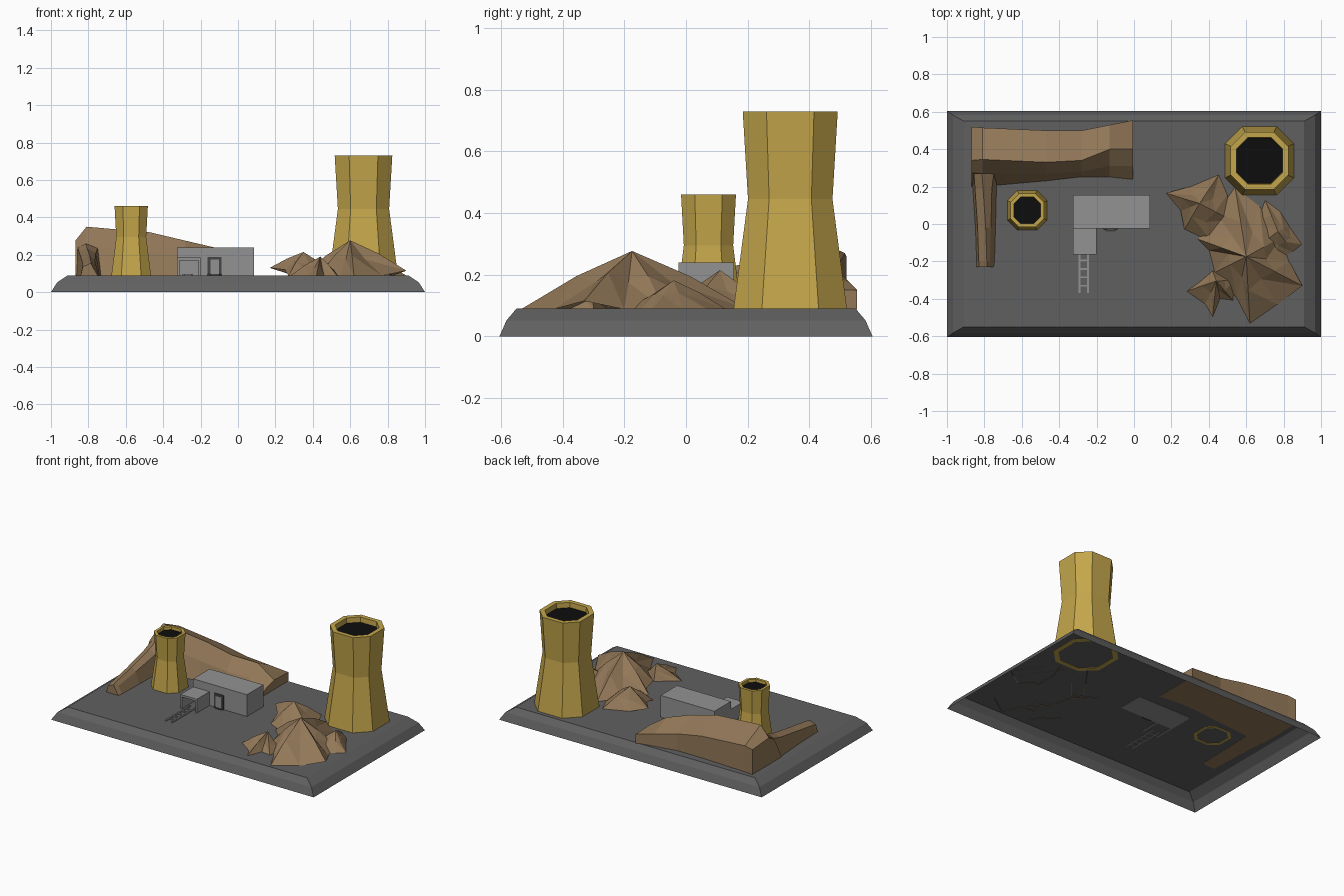
import bpy, bmesh

if "Cube" in bpy.data.objects:
    bpy.data.objects.remove(bpy.data.objects["Cube"])

def material(name, r, g, b):
    m = bpy.data.materials.new(name)
    m.diffuse_color = (r, g, b, 1)
    m.use_nodes = True
    m.node_tree.nodes["Principled BSDF"].inputs["Base Color"].default_value = m.diffuse_color
    return m

SLATE = material("dark_grey_ground", .118, .118, .118)
STEEL = material("light_grey_building", .29, .29, .29)
GOLD = material("mustard_tower", .55, .38, .07)
EARTH = material("brown_rock", .29, .188, .098)
BLACK = material("black_void", .004, .004, .004)
DARK = material("dark_door", .06, .06, .06)
G = .09      # ground height
SUNK = .088  # parts start just under the ground

def finish(name, bm, mat):
    bmesh.ops.recalc_face_normals(bm, faces=bm.faces)
    me = bpy.data.meshes.new(name)
    bm.to_mesh(me)
    bm.free()
    me.materials.append(mat)
    ob = bpy.data.objects.new(name, me)
    bpy.context.collection.objects.link(ob)
    return ob

def loft(name, loops, mat, cap_start=False, cap_end=False, cyclic=False):
    """Skin a series of loops that share one vertex count."""
    bm = bmesh.new()
    rings = [[bm.verts.new(p) for p in loop] for loop in loops]
    pairs = list(zip(rings, rings[1:])) + ([(rings[-1], rings[0])] if cyclic else [])
    for a, b in pairs:
        for i in range(len(a)):
            j = (i + 1) % len(a)
            bm.faces.new((a[i], a[j], b[j], b[i]))
    if cap_start:
        bm.faces.new(rings[0])
    if cap_end:
        bm.faces.new(rings[-1])
    return finish(name, bm, mat)

def box(name, x0, x1, y0, y1, z0, z1, mat):
    loops = [[(x0, y0, z), (x1, y0, z), (x1, y1, z), (x0, y1, z)] for z in (z0, z1)]
    return loft(name, loops, mat, True, True)

# Ground slab: open underneath, with a two-step sloped rim
def rect(x, y, z):
    return [(-x, -y, z), (x, -y, z), (x, y, z), (-x, y, z)]

loft("ground_slab", [rect(1, .605, 0), rect(.967, .582, .052), rect(.91, .55, G)],
     SLATE, cap_end=True)

# Cooling towers: hollow chamfered-square tubes with a waist
def octagon(cx, cy, r, z):
    s = r * .5
    pts = [(r, -s), (r, s), (s, r), (-s, r), (-r, s), (-r, -s), (-s, -r), (s, -r)]
    return [(cx + x, cy + y, z) for x, y in pts]

def tower(name, cx, cy, foot, waist, top, z_waist, z_top, wall, drop):
    outline = [(foot, SUNK), (waist, z_waist), (top, z_top),
               (top - wall, z_top), (waist - wall, z_waist), (foot - wall, SUNK)]
    loft(name, [octagon(cx, cy, r, z) for r, z in outline], GOLD, cyclic=True)
    k = drop / (z_top - z_waist)
    r = top - wall - (top - waist) * k
    loft(name + "_dark_mouth", [octagon(cx, cy, r, z_top - drop - .004),
                                octagon(cx, cy, r, z_top - drop)], BLACK, True, True)

tower("large_tower", .671, .338, .184, .137, .154, .445, .73, .03, .035)
tower("small_tower", -.571, .073, .106, .08, .089, .295, .46, .018, .02)

# Main building and its open-fronted shed
box("main_building", -.325, .085, -.024, .155, SUNK, .24, STEEL)
box("shed_roof", -.325, -.2, -.162, -.02, .17, .185, STEEL)
for side, x in (("left", -.325), ("right", -.212)):
    box("shed_wall_" + side, x, x + .012, -.162, -.02, SUNK, .172, STEEL)

# Doorway: dark frame, grey leaf, rounded threshold
box("door_frame", -.162, -.088, -.03, -.022, G, .188, DARK)
box("door_leaf", -.148, -.102, -.034, -.026, G, .175, STEEL)
step = [(-.162, -.03), (-.148, -.04), (-.102, -.04), (-.088, -.03)]
loft("door_step", [[(x, y, z) for x, y in step] for z in (SUNK, .096)], DARK, True, True)

# Track leading out of the shed
for side, x in (("left", -.297), ("right", -.251)):
    box("track_rail_" + side, x, x + .01, -.37, -.1, SUNK, .098, STEEL)
for i in range(5):
    y = -.335 + i * .045
    box(f"track_tie_{i + 1}", -.29, -.25, y, y + .01, SUNK, .096, STEEL)

# Back ridge: sections of x, back y, back z, crest y, crest z, shelf y, shelf z, front y
ridge = [(-.87, .52, .26, .34, .275, .28, .24, .2),
         (-.81, .515, .27, .345, .35, .27, .25, .2),
         (-.47, .50, .24, .33, .32, .27, .21, .23),
         (-.28, .50, .205, .34, .275, .28, .185, .252),
         (-.13, .53, .175, .40, .24, .31, .17, .25),
         (-.005, .555, .15, .40, .155, .31, .13, .237)]
loft("back_ridge", [[(x, yb, SUNK), (x, yb, zb), (x, yc, zc), (x, ym, zm), (x, yf, SUNK)]
                    for x, yb, zb, yc, zc, ym, zm, yf in ridge], EARTH, True, True)

# Side ridge: sections of y, left x, right x, height
side_ridge = [(.27, -.868, -.725, .26), (.19, -.862, -.735, .235),
              (-.02, -.848, -.74, .195), (-.2, -.842, -.745, .165), (-.23, -.842, -.75, .155)]
loft("side_ridge", [[(l, y, SUNK), (l + .012, y, z - .02), (l + .055, y, z),
                     (r - .025, y, z - .025), (r, y, SUNK)] for y, l, r, z in side_ridge],
     EARTH, True, True)

# Rock hills: open cones with alternating spurs and gullies
def hill(name, peak, outline):
    px, py, pz = peak
    bm = bmesh.new()
    foot = [bm.verts.new((p[0], p[1], p[2] if len(p) > 2 else SUNK)) for p in outline]
    mid = []
    for i, v in enumerate(foot):
        t, k = (.5, .57) if i % 2 == 0 else (.47, .46)
        z = v.co.z + (pz - v.co.z) * k
        mid.append(bm.verts.new((px + (v.co.x - px) * t, py + (v.co.y - py) * t, z)))
    top = bm.verts.new(peak)
    n = len(foot)
    for i in range(n):
        j = (i + 1) % n
        bm.faces.new((foot[i], foot[j], mid[j]))
        bm.faces.new((foot[i], mid[j], mid[i]))
        bm.faces.new((mid[i], mid[j], top))
    finish(name, bm, EARTH)

hill("main_hill", (.6, -.175, .277),
     [(.54, .2), (.67, .1), (.79, -.07), (.83, -.2), (.9, -.33, .115), (.77, -.43),
      (.62, -.535), (.55, -.4), (.43, -.26), (.4, -.14), (.34, -.08), (.44, .06)])
hill("rear_left_hill", (.35, .11, .215),
     [(.17, .165, .13), (.3, .2), (.455, .265), (.5, .16), (.52, .02), (.42, -.1),
      (.27, -.03), (.25, .07, .12)])
hill("front_left_hill", (.44, -.305, .19),
     [(.28, -.36), (.35, -.31), (.42, -.25), (.54, -.3), (.53, -.41), (.46, -.4),
      (.42, -.5), (.38, -.43)])
hill("right_hill", (.77, -.04, .182),
     [(.7, .13), (.78, .07), (.83, -.01), (.9, -.11), (.85, -.15), (.77, -.2),
      (.66, -.12), (.66, .02)])
